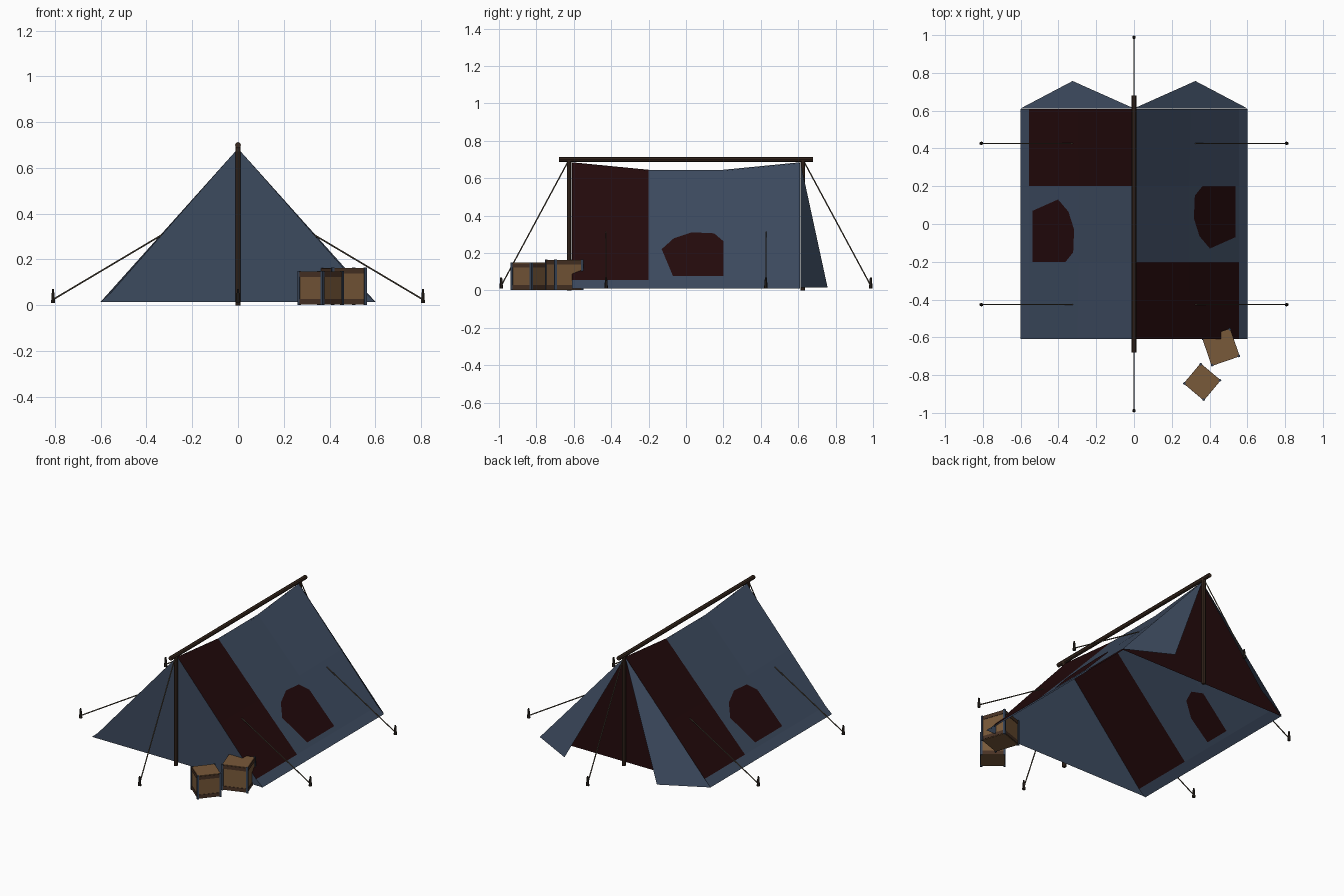
import bpy, bmesh, math
from mathutils import Vector, Matrix

if "Cube" in bpy.data.objects:
    bpy.data.objects.remove(bpy.data.objects["Cube"])

def mat(name, c):
    m = bpy.data.materials.new(name)
    m.diffuse_color = (*c, 1)
    m.use_nodes = True
    m.node_tree.nodes["Principled BSDF"].inputs["Base Color"].default_value = m.diffuse_color
    return m

BLUE = mat("canvas_blue", (.046, .069, .114))
RED = mat("canvas_dark_red", (.017, .003, .0035))
POLE = mat("pole_brown", (.044, .024, .015))
ROPE = mat("rope_tan", (.095, .075, .05))
PEG = mat("peg_dark", (.022, .016, .012))
WOOD = mat("crate_wood", (.19, .10, .042))
BAND = mat("crate_band", (.065, .032, .018))
STEEL = mat("crate_corner", (.04, .06, .10))

def mesh_obj(name, verts, faces, mats, idx=None, M=Matrix()):
    me = bpy.data.meshes.new(name)
    me.from_pydata([M @ Vector(v) for v in verts], [], faces)
    for m in mats:
        me.materials.append(m)
    if idx:
        for p, i in zip(me.polygons, idx):
            p.material_index = i
    ob = bpy.data.objects.new(name, me)
    bpy.context.collection.objects.link(ob)
    return ob

def rod(name, a, b, r1, r2, m, n=8):
    a, b = Vector(a), Vector(b)
    d = b - a
    bm = bmesh.new()
    M = Matrix.Translation((a + b) / 2) @ d.to_track_quat('Z', 'Y').to_matrix().to_4x4()
    bmesh.ops.create_cone(bm, cap_ends=True, segments=n, radius1=r1, radius2=r2,
                          depth=d.length, matrix=M)
    me = bpy.data.meshes.new(name)
    bm.to_mesh(me)
    bm.free()
    me.materials.append(m)
    ob = bpy.data.objects.new(name, me)
    bpy.context.collection.objects.link(ob)
    return ob

# Roof cloth: a sagging grid per side, with an outer and an inner layer
YS = (-.61, -.2, .2, .61)

def roof_point(row, col):
    x, z = ((0, .685), (.30, .345), (.555, .055), (.60, .015))[row]
    if col in (1, 2):
        z -= (.04, .012, 0, 0)[row]
        x -= (0, .008, 0, 0)[row]
    return Vector((x, YS[col], z))

def roof_layer(name, stripe_col, offset, M):
    shift = Vector((offset, 0, offset * .9))
    verts = [roof_point(r, c) + shift for r in range(4) for c in range(4)]
    faces, idx = [], []
    for r in range(3):
        for c in range(3):
            k = r * 4 + c
            faces.append((k, k + 4, k + 5, k + 1))
            idx.append(1 if c == stripe_col and r < 2 else 0)
    mesh_obj(name, verts, faces, [BLUE, RED], idx, M)

# Rounded patch, lying on the lower middle cell of the roof
def patch(name, outline, lift, M):
    a, b = roof_point(1, 1), roof_point(2, 1)
    pts = []
    for y, x in outline:
        t = (x - a.x) / (b.x - a.x)
        pts.append((x + lift, y, a.z + (b.z - a.z) * t + lift * .9))
    mesh_obj(name, pts, [tuple(range(len(pts)))], [RED], None, M)

OUT = [(-.07, .535), (.2, .535), (.2, .36), (.15, .32), (.03, .315), (-.065, .345), (-.13, .40)]
INN = [(-.2, .535), (-.03, .535), (-.02, .42), (-.06, .35), (-.13, .33), (-.2, .36)]
for side, ang in (("right", 0), ("left", math.pi)):
    M = Matrix.Rotation(ang, 4, 'Z')
    roof_layer("roof_outer_" + side, 0, 0, M)
    roof_layer("roof_inner_" + side, 2, -.005, M)
    patch("outer_patch_" + side, OUT, .002, M)
    patch("inner_patch_" + side, INN, -.007, M)

# End walls: closed blue front, dark red back with opened flaps
def wall(name, y, m):
    mesh_obj(name, [(-.6, y, .015), (-.555, y, .055), (0, y, .685), (.555, y, .055), (.6, y, .015)],
             [(0, 4, 3, 2, 1)], [m])

wall("front_wall", -.61, BLUE)
wall("back_wall", .607, RED)
for s, side in ((1, "right"), (-1, "left")):
    mesh_obj("back_flap_" + side, [(0, .612, .685), (s * .6, .612, .015), (s * .325, .757, .015)],
             [(0, 1, 2)], [BLUE])

# Poles
rod("ridge_pole", (0, -.68, .70), (0, .68, .70), .013, .013, POLE)
for s, end in ((-1, "front"), (1, "back")):
    rod(end + "_pole", (0, s * .625, 0), (0, s * .625, .695), .012, .012, POLE)

# Guy ropes and pegs
def guy(name, top, foot):
    rod("rope_" + name, top, (foot[0], foot[1], .025), .0035, .0035, ROPE, 6)
    rod("peg_" + name, (foot[0], foot[1], .01), (foot[0], foot[1], .07), .010, .005, PEG, 6)

for s in (-1, 1):
    end = "front" if s < 0 else "back"
    guy(end, (0, s * .63, .69), (0, s * .988))
    for t in (-1, 1):
        guy(end + ("_left" if t < 0 else "_right"), (t * .325, s * .427, .312), (t * .808, s * .427))

# Crates: wood body, dark bands at top and bottom, corner posts
def box(name, size, loc, m, M):
    bm = bmesh.new()
    bmesh.ops.create_cube(bm, size=1, matrix=M @ Matrix.Translation(loc) @ Matrix.Diagonal((*size, 1)))
    me = bpy.data.meshes.new(name)
    bm.to_mesh(me)
    bm.free()
    me.materials.append(m)
    bpy.context.collection.objects.link(bpy.data.objects.new(name, me))

def crate(name, x, y, ang, w, h):
    M = Matrix.Translation((x, y, .003)) @ Matrix.Rotation(math.radians(ang), 4, 'Z')
    box(name + "_body", (w - .008, w - .008, h), (0, 0, h / 2), WOOD, M)
    for z in (.014, h - .014):
        box(name + "_band", (w - .003, w - .003, .022), (0, 0, z), BAND, M)
    for sx in (-1, 1):
        for sy in (-1, 1):
            o = w / 2 - .005
            box(name + "_corner_post", (.012, .012, h + .003), (sx * o, sy * o, h / 2), STEEL, M)

crate("large_crate", .46, -.652, 19, .160, .160)
crate("small_crate", .361, -.836, -40, .143, .145)
